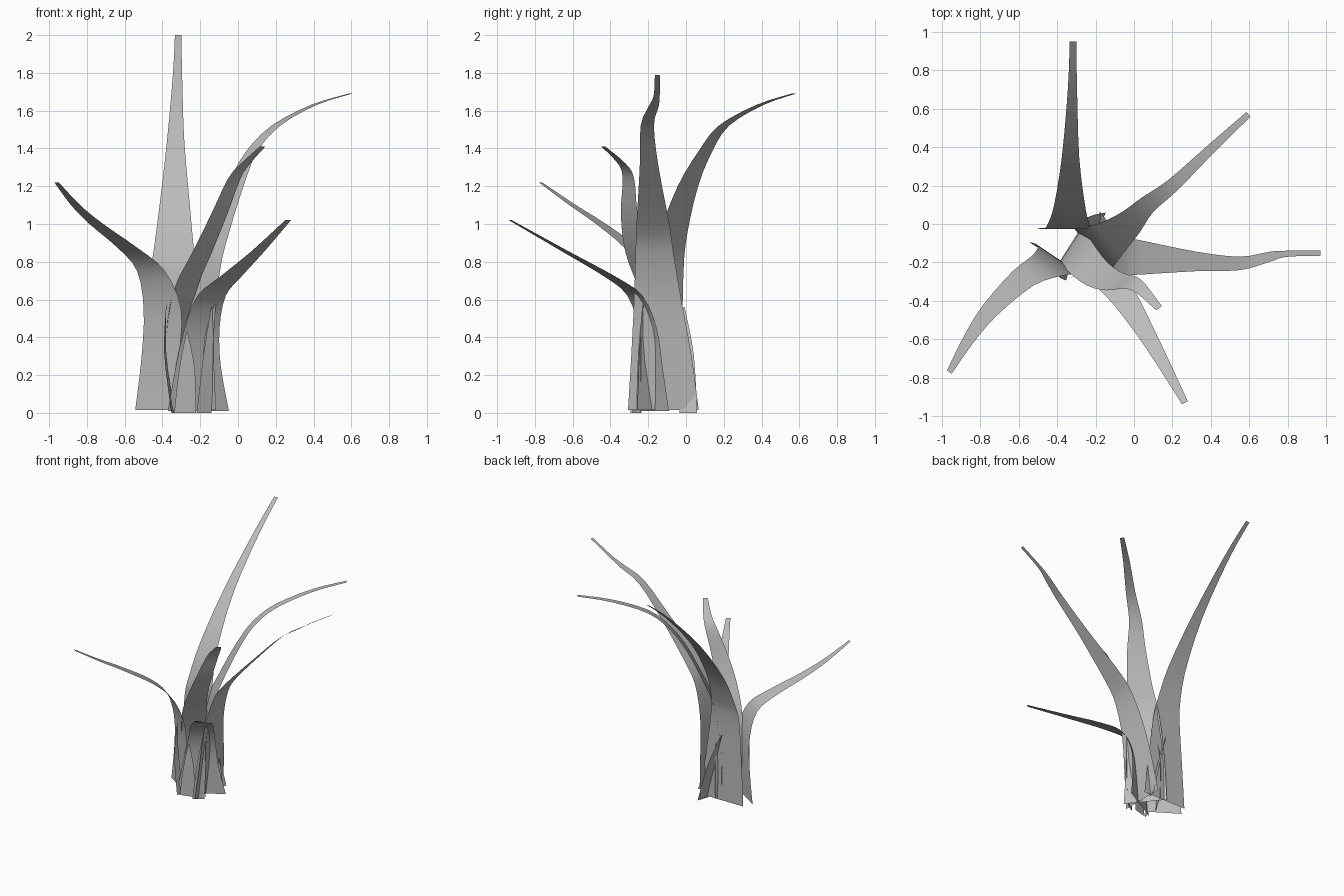
import bpy
import math
from mathutils import Vector

cube = bpy.data.objects.get("Cube")
if cube:
    bpy.data.objects.remove(cube, do_unlink=True)

# One plain grey for every leaf
grey = bpy.data.materials.new("leaf grey")
grey.use_nodes = True
grey.diffuse_color = (.5, .5, .5, 1)
grey.node_tree.nodes["Principled BSDF"].inputs["Base Color"].default_value = grey.diffuse_color


def smooth_path(rows, steps):
    """Pass a Catmull-Rom curve through rows of x, y, z, half width."""
    points = [Vector(row) for row in rows]
    padded = [points[0]] + points + [points[-1]]
    path = []
    for before, start, end, after in zip(padded, padded[1:], padded[2:], padded[3:]):
        for step in range(steps):
            t = step / steps
            slope_in = (end - before) / 2
            slope_out = (after - start) / 2
            path.append(start + slope_in * t
                        + (3 * (end - start) - 2 * slope_in - slope_out) * t ** 2
                        + (2 * (start - end) + slope_in + slope_out) * t ** 3)
    path.append(points[-1])
    return path


def leaf(name, foot_angle, tip_angle, rows, steps=3):
    """Build a thin ribbon whose level width turns from foot_angle to tip_angle."""
    path = smooth_path(rows, steps)
    verts = []
    for i, sample in enumerate(path):
        turn = math.radians(foot_angle + (tip_angle - foot_angle) * i / (len(path) - 1))
        across = Vector((math.cos(turn), math.sin(turn), 0)) * sample.w
        verts += [sample.xyz - across, sample.xyz + across]
    faces = [(i, i + 1, i + 3, i + 2) for i in range(0, len(verts) - 2, 2)]
    mesh = bpy.data.meshes.new(name)
    mesh.from_pydata(verts, [], faces)
    mesh.materials.append(grey)
    mesh.shade_smooth()
    obj = bpy.data.objects.new(name, mesh)
    bpy.context.collection.objects.link(obj)


# Tall leaf leaning to the back
leaf("tall_back_leaf", 0, 0, [
    (-.315, -.02, .015, .195), (-.33, -.025, .4, .16), (-.34, -.025, .7, .13),
    (-.34, .0, .85, .108), (-.335, .1, 1.1, .08), (-.33, .35, 1.45, .045),
    (-.32, .7, 1.8, .024), (-.317, .95, 2, .017)])

# Leaf bending to the front on the -x side
leaf("front_right_leaf", -33, -37, [
    (-.435, -.165, .015, .13), (-.41, -.17, .3, .12), (-.4, -.19, .55, .12),
    (-.46, -.22, .75, .09), (-.58, -.285, .87, .065), (-.75, -.45, 1, .045),
    (-.86, -.6, 1.1, .03), (-.96, -.77, 1.22, .015)])

# Leaf arching to the back on the +x side
leaf("arching_back_leaf", -51, -50, [
    (-.22, -.13, .015, .165), (-.22, -.13, .4, .145), (-.175, -.11, .75, .125),
    (-.11, -.068, .95, .097), (-.015, .01, 1.2, .07), (.07, .1, 1.38, .048),
    (.2, .2, 1.52, .036), (.4, .39, 1.63, .025), (.595, .57, 1.69, .016)])

# Long side leaf with a kink near the tip
leaf("long_side_leaf", 90, 90, [
    (-.18, -.12, .015, .187), (-.15, -.13, .3, .16), (-.115, -.15, .6, .125),
    (-.045, -.167, .85, .1), (.05, -.175, 1, .087), (.33, -.195, 1.3, .05),
    (.55, -.205, 1.52, .035), (.7, -.172, 1.62, .027), (.79, -.155, 1.68, .016),
    (.97, -.152, 1.79, .013)])

# Leaf bending forward over the front
leaf("front_left_leaf", 29, 27, [
    (-.21, -.18, .01, .185), (-.21, -.19, .25, .135), (-.19, -.205, .45, .105),
    (-.14, -.27, .62, .085), (-.04, -.4, .72, .064), (.1, -.63, .85, .04),
    (.265, -.93, 1.02, .017)])

# Short wavy middle leaf
leaf("middle_leaf", 60, 36, [
    (-.32, -.1, .02, .11), (-.32, -.1, .4, .108), (-.28, -.17, .65, .1),
    (-.19, -.26, .85, .08), (-.1, -.3, 1.05, .062), (-.02, -.305, 1.24, .045),
    (.04, -.34, 1.32, .032), (.13, -.438, 1.41, .018)])

# Small pointed shoots around the foot
shoots = {
    "right_shoot": (75, (-.345, -.265), (-.385, -.255), (-.38, -.25, .57), .03),
    "front_shoot": (15, (-.28, -.265), (-.27, -.26), (-.27, -.255, .43), .06),
    "left_shoot": (30, (-.18, -.26), (-.155, -.255), (-.14, -.24, .56), .045),
    "back_shoot": (70, (-.165, .012), (-.24, .008), (-.32, -.01, .56), .05),
}
for name, (angle, foot, middle, tip, half_width) in shoots.items():
    leaf(name, angle, angle, [(*foot, 0, half_width),
                              (*middle, tip[2] * .55, half_width * .7),
                              (*tip, .003)], steps=4)
